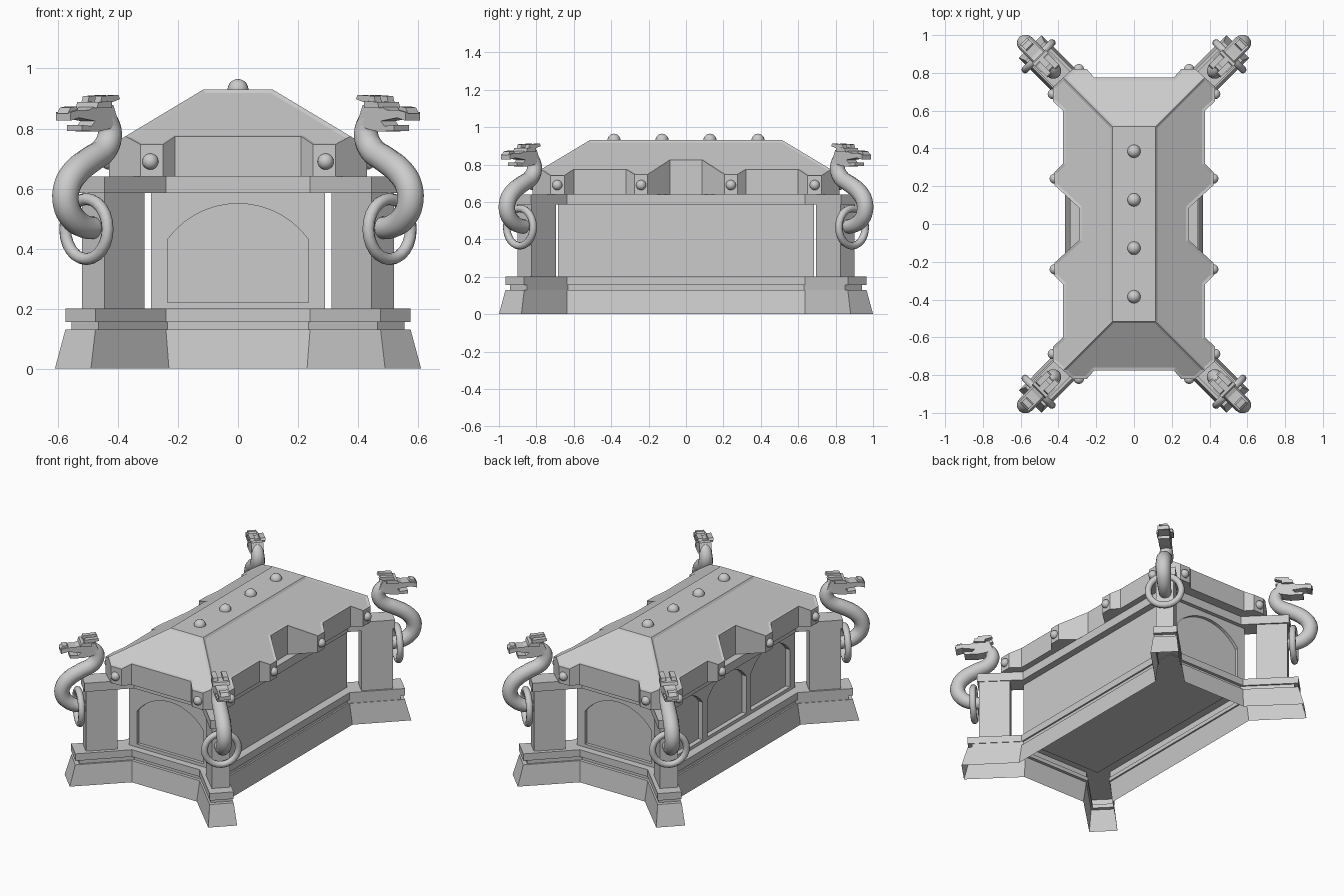
import bpy, bmesh, math
from mathutils import Vector, Matrix

if "Cube" in bpy.data.objects:
    bpy.data.objects.remove(bpy.data.objects["Cube"])


def finish(name, bm, smooth=False, mirror=False):
    bmesh.ops.recalc_face_normals(bm, faces=bm.faces[:])
    me = bpy.data.meshes.new(name)
    bm.to_mesh(me)
    bm.free()
    ob = bpy.data.objects.new(name, me)
    bpy.context.collection.objects.link(ob)
    decorate(ob, smooth, mirror)
    return ob


def decorate(ob, smooth, mirror):
    bpy.ops.object.select_all(action='DESELECT')
    ob.select_set(True)
    bpy.context.view_layer.objects.active = ob
    if smooth:
        bpy.ops.object.shade_smooth_by_angle(angle=math.radians(40))
    if mirror:
        m = ob.modifiers.new("four_corners", 'MIRROR')
        m.use_axis = (True, True, False)
        m.use_mirror_merge = False


def outline(q):
    """Full plan from one quarter, listed from the end (y) round to the side (x)."""
    r = q[::-1]
    return ([(x, -y) for x, y in q] + [(x, y) for x, y in r]
            + [(-x, y) for x, y in q] + [(-x, -y) for x, y in r])


def loft(bm, layers, bottom=True):
    rings = [[bm.verts.new((x, y, z)) for x, y in outline(q)] for q, z in layers]
    for a, b in zip(rings, rings[1:]):
        n = len(a)
        for i in range(n):
            j = (i + 1) % n
            bm.faces.new((a[i], a[j], b[j], b[i]))
    bm.faces.new(rings[-1])
    if bottom:
        bm.faces.new(rings[0][::-1])


def prism(bm, pts, vec):
    a = [bm.verts.new(p) for p in pts]
    b = [bm.verts.new(Vector(p) + Vector(vec)) for p in pts]
    n = len(a)
    bm.faces.new(a)
    bm.faces.new(b[::-1])
    for i in range(n):
        j = (i + 1) % n
        bm.faces.new((a[i], b[i], b[j], a[j]))


def arch(w, z0, spring, apex, n=14):
    s = apex - spring
    R = (w * w + s * s) / (2 * s)
    a = math.asin(w / R)
    arc = [(R * math.sin(a - 2 * a * i / n), apex - R + R * math.cos(a - 2 * a * i / n))
           for i in range(n + 1)]
    return [(-w, z0), (w, z0)] + arc


def ball(bm, p, r):
    bmesh.ops.create_uvsphere(bm, u_segments=16, v_segments=10, radius=r,
                              matrix=Matrix.Translation(p))


# Plinth: flared skirt, recessed band and lip, open underneath
foot = [(.23, .745), (.49, 1.0), (.61, .88), (.365, .635)]
lip = [(.24, .73), (.475, .965), (.575, .865), (.345, .635)]
band = [(.235, .71), (.465, .94), (.555, .85), (.335, .63)]
bm = bmesh.new()
loft(bm, [(foot, 0), (lip, .13), (band, .13), (band, .155), (lip, .155), (lip, .2)], bottom=False)
finish("plinth", bm)

# Body with arched recesses on both ends and the left side
bm = bmesh.new()
loft(bm, [([(.29, .685)], .195), ([(.29, .685)], .59)])
body = finish("body", bm)
bm = bmesh.new()
for s in (-1, 1):
    prism(bm, [(h, s * .665, z) for h, z in arch(.235, .22, .43, .55)], (0, s * .1, 0))
for c in (-.44, 0, .44):
    prism(bm, [(-.26, c + h, z) for h, z in arch(.195, .22, .46, .56)], (-.1, 0, 0))
cutter = finish("recess_cutter", bm)
cutter.hide_render = True
mod = body.modifiers.new("recesses", 'BOOLEAN')
mod.operation = 'DIFFERENCE'
mod.solver = 'EXACT'
mod.object = cutter
bpy.context.view_layer.objects.active = body
bpy.ops.object.modifier_apply(modifier="recesses")
bpy.data.objects.remove(cutter)

# Cornice slab spanning body and columns
slab = [(.24, .71), (.445, .915), (.53, .83), (.335, .635)]
bm = bmesh.new()
loft(bm, [(slab, .585), (slab, .64)])
finish("cornice", bm)

# Diagonal corner columns
bm = bmesh.new()
prism(bm, [(x, -y, .2) for x, y in [(.445, .90), (.52, .825), (.387, .695), (.312, .77)]], (0, 0, .385))
finish("corner_column", bm, mirror=True)

# Lid: notched plan cut by the hipped roof planes
plan = [(.21, .775), (.25, .82), (.325, .82), (.43, .725), (.43, .65), (.375, .60),
        (.375, .32), (.42, .275), (.42, .205), (.29, .085)]
bm = bmesh.new()
loft(bm, [(plan, .64), (plan, 1.2)])
planes = [((0, 0, .93), (0, 0, 1))]
for s in (-1, 1):
    planes += [((s * .115, 0, .93), (s * .6, 0, 1)), ((0, s * .515, .93), (0, s * .6, 1))]
for co, no in planes:
    cut = bmesh.ops.bisect_plane(bm, geom=bm.verts[:] + bm.edges[:] + bm.faces[:], dist=1e-5,
                                 plane_co=co, plane_no=no, clear_outer=True)
    edges = [e for e in cut['geom_cut'] if isinstance(e, bmesh.types.BMEdge)]
    bmesh.ops.holes_fill(bm, edges=edges, sides=0)
bmesh.ops.recalc_face_normals(bm, faces=bm.faces[:])
slopes = [f for f in bm.faces if .3 < f.normal.z < .95]
bmesh.ops.inset_individual(bm, faces=slopes, thickness=.014, depth=-.005, use_even_offset=True)
finish("lid", bm)

# Studs along the ridge and on the lid bosses
bm = bmesh.new()
for y in (-.385, -.128, .128, .385):
    ball(bm, (0, y, .93), .035)
finish("ridge_studs", bm, smooth=True)
bm = bmesh.new()
for p in [(.292, -.82, .69), (.43, -.688, .69), (.42, -.24, .69)]:
    ball(bm, p, .027)
finish("boss_studs", bm, smooth=True, mirror=True)

# Corner serpents lie in the diagonal plane |y| = x + 0.383
OUT = Vector((1, -1, 0)).normalized()
SIDE = Vector((1, 1, 0)).normalized()


def diag(t, z, w=0.0):
    return Vector((t, -(t + .383), z)) + SIDE * w


# S-shaped serpent neck
path = [(.455, .845, .034), (.432, .815, .038), (.427, .775, .042), (.446, .73, .044),
        (.493, .695, .045), (.541, .655, .046), (.57, .605, .046), (.573, .55, .045),
        (.553, .505, .043), (.515, .475, .040), (.465, .468, .036)]
cu = bpy.data.curves.new("serpent_neck", 'CURVE')
cu.dimensions = '3D'
cu.bevel_depth = 1.0
cu.bevel_resolution = 4
cu.use_fill_caps = True
cu.resolution_u = 4
sp = cu.splines.new('BEZIER')
sp.bezier_points.add(len(path) - 1)
for bp, (t, z, r) in zip(sp.bezier_points, path):
    bp.co = diag(t, z)
    bp.radius = r
    bp.handle_left_type = bp.handle_right_type = 'AUTO'
ob = bpy.data.objects.new("serpent_neck", cu)
bpy.context.collection.objects.link(ob)
decorate(ob, False, False)
bpy.ops.object.convert(target='MESH')
decorate(bpy.context.view_layer.objects.active, True, True)

# Serpent head: skull with open jaws, brow and swept horns
bm = bmesh.new()
head = [(.425, .83), (.44, .878), (.485, .882), (.52, .862), (.555, .862), (.582, .854), (.582, .826),
        (.555, .836), (.50, .825), (.512, .808), (.545, .812), (.545, .792), (.49, .79), (.45, .80)]
prism(bm, [diag(t, z, -.035) for t, z in head], SIDE * .07)
brow = [(.455, .868), (.455, .892), (.50, .888), (.505, .868)]
prism(bm, [diag(t, z, -.05) for t, z in brow], SIDE * .1)
nose = [(.55, .86), (.555, .874), (.575, .87), (.585, .85)]
prism(bm, [diag(t, z, -.025) for t, z in nose], SIDE * .05)
horn = [(.47, .88), (.425, .898), (.43, .912), (.485, .908), (.49, .885)]
for w in (-.045, .015):
    prism(bm, [diag(t, z, w) for t, z in horn], SIDE * .03)
finish("serpent_head", bm, mirror=True)

# Hanging handle rings, facing outward
bm = bmesh.new()
N, M, R, r = 24, 10, .1, .02
centre = diag(.505, .465)
ring = []
for i in range(N):
    a = 2 * math.pi * i / N
    rad = SIDE * math.cos(a) + Vector((0, 0, math.sin(a)))
    ring.append([bm.verts.new(centre + rad * (R + r * math.cos(b)) + OUT * r * math.sin(b))
                 for b in (2 * math.pi * k / M for k in range(M))])
for i in range(N):
    a, b = ring[i], ring[(i + 1) % N]
    for k in range(M):
        l = (k + 1) % M
        bm.faces.new((a[k], a[l], b[l], b[k]))
finish("handle_ring", bm, smooth=True, mirror=True)
